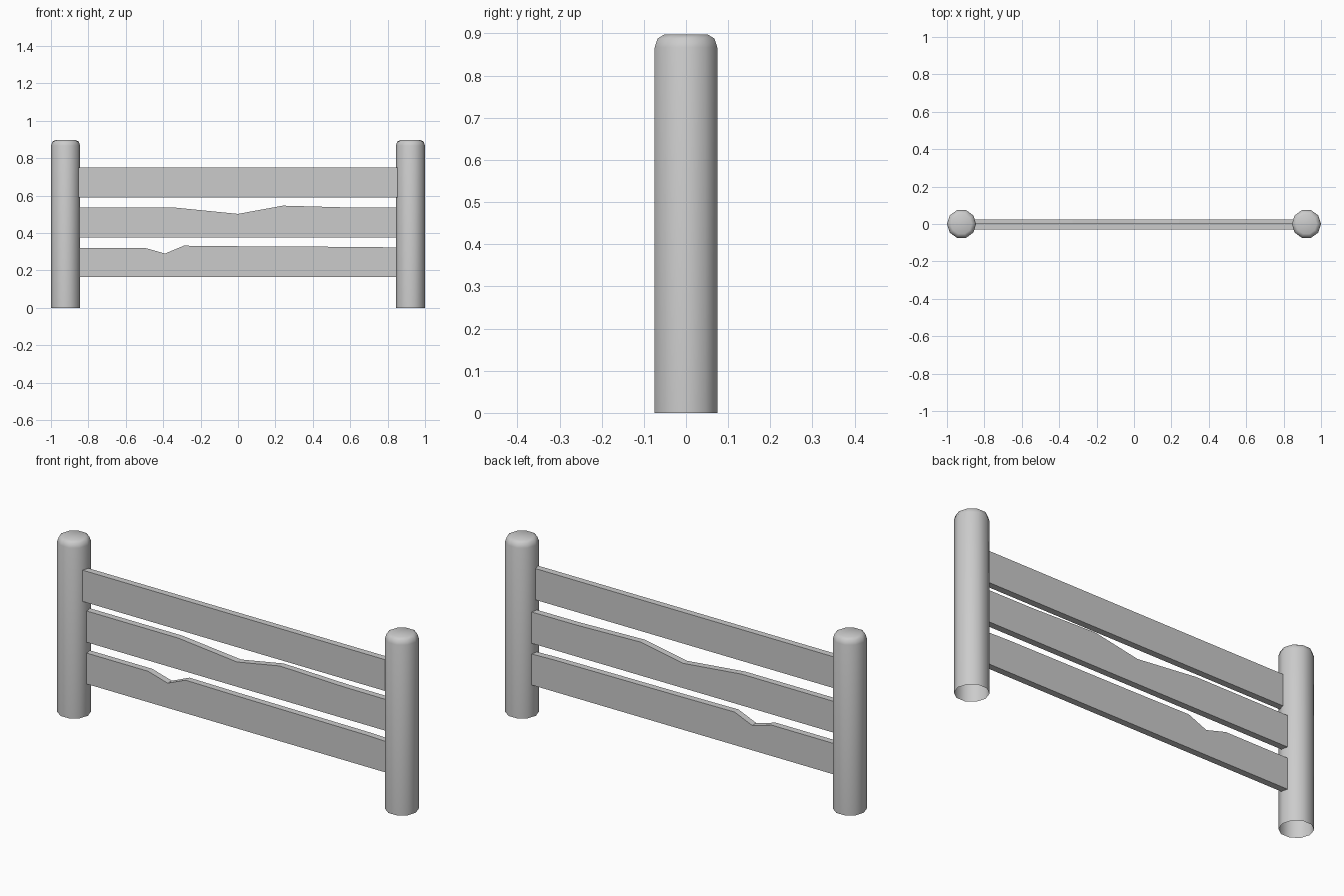
import bpy, bmesh, math

if "Cube" in bpy.data.objects:
    bpy.data.objects.remove(bpy.data.objects["Cube"])

SIDES = 10


def new_object(name, bm):
    bmesh.ops.recalc_face_normals(bm, faces=bm.faces)
    mesh = bpy.data.meshes.new(name)
    bm.to_mesh(mesh)
    bm.free()
    ob = bpy.data.objects.new(name, mesh)
    bpy.context.collection.objects.link(ob)
    return ob


def post(name, cx):
    # ten-sided post with rounded top and open base
    bm = bmesh.new()
    rings = []
    for r, z in [(0.078, 0), (0.078, 0.867), (0.071, 0.888), (0.055, 0.897)]:
        rings.append([bm.verts.new((cx + r * math.cos(2 * math.pi * i / SIDES),
                                    r * math.sin(2 * math.pi * i / SIDES), z))
                      for i in range(SIDES)])
    for a, b in zip(rings, rings[1:]):
        for i in range(SIDES):
            j = (i + 1) % SIDES
            bm.faces.new((a[i], a[j], b[j], b[i]))
    bm.faces.new(rings[-1])
    ob = new_object(name, bm)
    bpy.ops.object.select_all(action='DESELECT')
    ob.select_set(True)
    bpy.context.view_layer.objects.active = ob
    bpy.ops.object.shade_smooth_by_angle(angle=math.radians(50))


def rail(name, y0, y1, bottom, top):
    # board outline in the front plane, extruded through its thickness
    bm = bmesh.new()
    outline = [(-0.87, bottom), (0.87, bottom)] + top[::-1]
    face = bm.faces.new([bm.verts.new((x, y0, z)) for x, z in outline])
    ext = bmesh.ops.extrude_face_region(bm, geom=[face])
    moved = [v for v in ext["geom"] if isinstance(v, bmesh.types.BMVert)]
    bmesh.ops.translate(bm, verts=moved, vec=(0, y1 - y0, 0))
    new_object(name, bm)


post("left_post", -0.922)
post("right_post", 0.922)

# straight top board, set slightly forward
rail("top_rail", -0.030, 0.003, 0.59, [(-0.87, 0.749), (0.87, 0.749)])

# chipped boards, set slightly back
rail("middle_rail", -0.008, 0.025, 0.376,
     [(-0.87, 0.535), (-0.33, 0.535), (0, 0.502), (0.24, 0.546), (0.6, 0.536), (0.87, 0.535)])
rail("bottom_rail", -0.008, 0.025, 0.164,
     [(-0.87, 0.321), (-0.5, 0.321), (-0.39, 0.29), (-0.29, 0.332), (0, 0.329),
      (0.73, 0.325), (0.87, 0.321)])
